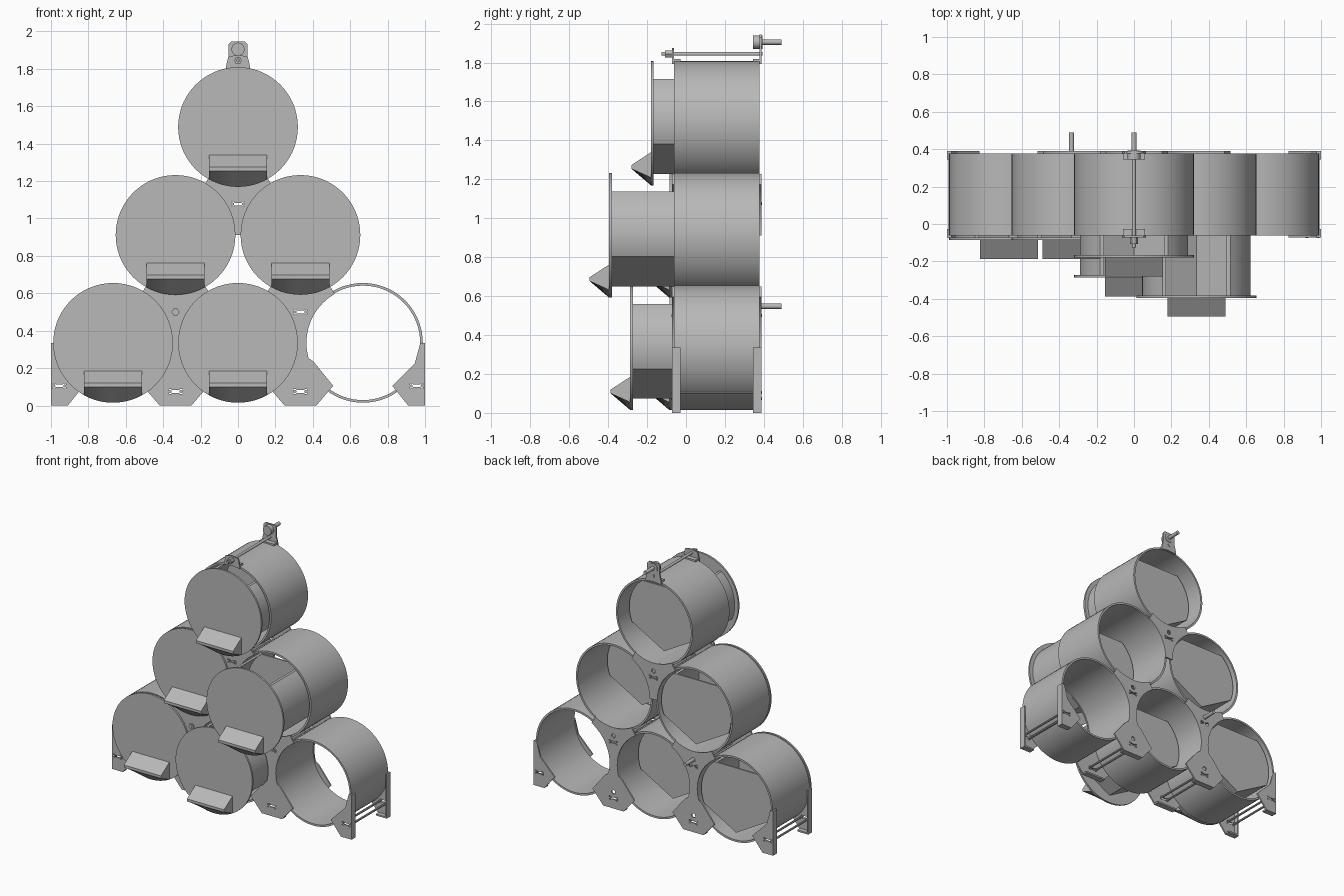
import bpy, bmesh
from math import sin, cos, radians, sqrt, pi
from mathutils import Vector
from mathutils.geometry import tessellate_polygon

cube = bpy.data.objects.get("Cube")
if cube:
    bpy.data.objects.remove(cube)

grey = bpy.data.materials.new("plain_grey")
grey.use_nodes = True
grey.diffuse_color = (0.48, 0.48, 0.48, 1)
grey.node_tree.nodes["Principled BSDF"].inputs["Base Color"].default_value = (0.48, 0.48, 0.48, 1)

R, PITCH, ROW = 0.32, 0.334, 0.577      # tube radius, half spacing, row height
Z0 = 0.335                              # centre height of the bottom row
FRONT, BACK = -0.062, 0.378             # tube ends
T = 0.011                               # plate thickness


def finish(name, bm):
    bmesh.ops.recalc_face_normals(bm, faces=bm.faces)
    me = bpy.data.meshes.new(name)
    bm.to_mesh(me)
    bm.free()
    me.materials.append(grey)
    me.shade_smooth()
    me.set_sharp_from_angle(angle=radians(28))
    ob = bpy.data.objects.new(name, me)
    bpy.context.scene.collection.objects.link(ob)
    return ob


def arc(cx, cz, r, a0, a1, n=16):
    """Points on an arc, angles in degrees."""
    return [(cx + r * cos(radians(a0 + (a1 - a0) * i / n)),
             cz + r * sin(radians(a0 + (a1 - a0) * i / n))) for i in range(n + 1)]


def circle(cx, cz, r, n=72):
    return arc(cx, cz, r, 0, 360, n)[:-1]


def mirror(pts):
    """Close a right-hand outline with its left-hand copy."""
    return pts + [(-x, z) for x, z in reversed(pts) if abs(x) > 1e-5]


def shift(pts, cx, cz=0):
    return [(x + cx, z + cz) for x, z in pts]


def prism(name, outline, y0, y1, holes=()):
    """Extrude an xz outline, with optional holes, along y."""
    loops = [[Vector((x, z, 0)) for x, z in p] for p in (outline, *holes)]
    bm = bmesh.new()
    verts = [bm.verts.new((p.x, y0, p.y)) for lp in loops for p in lp]
    for tri in tessellate_polygon(loops):
        bm.faces.new([verts[i] for i in tri])
    bmesh.ops.recalc_face_normals(bm, faces=bm.faces)
    ext = bmesh.ops.extrude_face_region(bm, geom=bm.faces[:])
    moved = [g for g in ext["geom"] if isinstance(g, bmesh.types.BMVert)]
    bmesh.ops.translate(bm, verts=moved, vec=(0, y1 - y0, 0))
    return finish(name, bm)


def box(name, x0, x1, y0, y1, z0, z1):
    return prism(name, [(x0, z0), (x1, z0), (x1, z1), (x0, z1)], y0, y1)


def rod(name, x, z, r, y0, y1, n=20):
    return prism(name, circle(x, z, r, n), y0, y1)


def slot(x, z):
    """Dumbbell-shaped slot."""
    half = [(0, -0.007), (0.02, -0.007), (0.022, -0.013), (0.036, -0.013),
            (0.036, 0.013), (0.022, 0.013), (0.02, 0.007), (0, 0.007)]
    return shift(half[1:-1] + [(-a, -b) for a, b in half[1:-1]], x, z)


def tie_rods(x, z):
    for s in (-1, 1):
        rod("tie_rod", x + s * 0.029, z, 0.008, FRONT - T - 0.002, BACK + T + 0.002, 10)


def tube(x, z):
    prism("tube", circle(x, z, R), FRONT, BACK, [circle(x, z, 0.306)])


def handle(x, z, y):
    """Wedge grip whose lower edge follows the lid rim."""
    bm = bmesh.new()
    rows = []
    for i in range(13):
        dx = -0.155 + 0.31 * i / 12
        prof = [(0, -0.15), (-0.1, -0.215), (-0.1, -0.235), (0, -sqrt(R * R - dx * dx))]
        rows.append([bm.verts.new((x + dx, y + a, z + b)) for a, b in prof])
    for a, b in zip(rows, rows[1:]):
        for k in range(4):
            m = (k + 1) % 4
            bm.faces.new((a[k], a[m], b[m], b[k]))
    bm.faces.new(rows[0])
    bm.faces.new(rows[-1])
    finish("handle", bm)


def drawer(x, z, y):
    """Round lid, wedge grip and an open-topped trough with a V floor."""
    rear = y + 0.43
    prism("drawer_lid", circle(x, z, R), y, y + 0.014)
    handle(x, z, y)
    outer = mirror([(0, -0.262)] + arc(0, 0, 0.29, -22, 51))
    inner = mirror([(0, -0.247)] + arc(0, 0, 0.277, -21.5, 54.3))
    # run both outlines from the right rim round the floor to the left rim
    k = 17
    path_out = outer[k::-1] + outer[:k:-1]
    path_in = inner[k::-1] + inner[:k:-1]
    prism("drawer_trough", shift(path_out + path_in[::-1], x, z), y + 0.014, rear)
    prism("drawer_back", shift(outer, x, z), rear, rear + 0.012)


# tubes in a pyramid, with drawers pulled out by different amounts
CLOSED = FRONT - T - 0.013
layout = [(-2, 0, CLOSED), (0, 0, -0.287), (2, 0, None),
          (-1, 1, CLOSED), (1, 1, -0.395), (0, 2, -0.18)]
for col, row, lid_y in layout:
    cx, cz = col * PITCH, Z0 + row * ROW
    tube(cx, cz)
    if lid_y is not None:
        drawer(cx, cz, lid_y)

# joining brackets on both ends of the tubes
IN = 0.302
arms = arc(PITCH, Z0, IN, 201, 120) + arc(0, Z0 + ROW, IN, -60, -90, 8)
low_bracket = mirror([(0, 0), (0.085, 0), (0.175, 0.105), (0.07, 0.235)] + arms[1:])
top_bracket = mirror([(0, Z0)] + arc(PITCH, Z0, IN, 180, 120)
                     + arc(0, Z0 + ROW, IN, -60, -90, 8))
end_bracket = [(0.91, 0), (1.0, 0), (1.0, 0.335), (0.975, 0.335),
               (0.945, 0.225), (0.825, 0.105)]

for front in (True, False):
    y0, y1 = (FRONT - T, FRONT) if front else (BACK, BACK + T)
    f0, f1 = (y0, y0 + 0.045) if front else (y1 - 0.045, y1)
    side = "front" if front else "back"
    for s in (-1, 1):
        cx = s * PITCH
        holes = [slot(cx, 0.075)]
        if s > 0 or not front:
            holes.append(slot(cx, 0.5))
        if not front:
            holes += [circle(cx, 0.125, 0.016, 16), circle(cx, 0.548, 0.016, 16)]
        prism(side + "_bracket", shift(low_bracket, cx), y0, y1, holes)
        box(side + "_foot", cx - 0.085, cx + 0.085, f0, f1, 0, 0.012)
        # outer corner brackets with flanges
        prism(side + "_end_bracket", [(s * x, z) for x, z in end_bracket],
              y0, y1, [slot(s * 0.955, 0.105)])
        xs = sorted((s * 0.989, s * 1.0))
        box(side + "_end_flange", *xs, f0, f1, 0, 0.335)
        xs = sorted((s * 0.91, s * 1.0))
        box(side + "_end_foot", *xs, f0, f1, 0, 0.012)
    holes = [slot(0, 0.5 + ROW)]
    if not front:
        holes.append(circle(0, 0.548 + ROW, 0.016, 16))
    prism(side + "_upper_bracket", shift(top_bracket, 0, ROW), y0, y1, holes)
    # crown bracket on the highest tube
    saddle = arc(0, Z0 + 2 * ROW, 0.31, 90, 78, 6)
    neck = [(0.065, 1.81), (0.052, 1.865)]
    head = [(0, 1.875)] if front else [(0.052, 1.93), (0.038, 1.945), (0, 1.945)]
    prism(side + "_crown_bracket", mirror(saddle + neck + head), y0, y1)
    box(side + "_crown_flange", -0.06, 0.06, f0, f1, 1.805, 1.819)

# tie rods through the slots
for s in (-1, 1):
    tie_rods(s * PITCH, 0.075)
    tie_rods(s * 0.955, 0.105)
tie_rods(PITCH, 0.5)
tie_rods(0, 0.5 + ROW)

# bolts with hexagonal nuts
rod("middle_bolt", -PITCH, 0.5, 0.009, FRONT - T - 0.012, BACK + T, 12)
rod("middle_nut", -PITCH, 0.5, 0.021, FRONT - T - 0.01, FRONT - T, 6)
rod("crown_bolt", 0, 1.845, 0.01, -0.125, BACK + T + 0.004, 12)
rod("crown_nut", 0, 1.845, 0.021, -0.108, FRONT - T, 6)

# wall pegs at the back
rod("crown_peg_hub", 0, 1.905, 0.035, 0.345, BACK + T + 0.004, 32)
rod("crown_peg", 0, 1.905, 0.014, 0.38, 0.49)
rod("middle_peg", -PITCH, 0.548, 0.0135, 0.37, 0.49)
